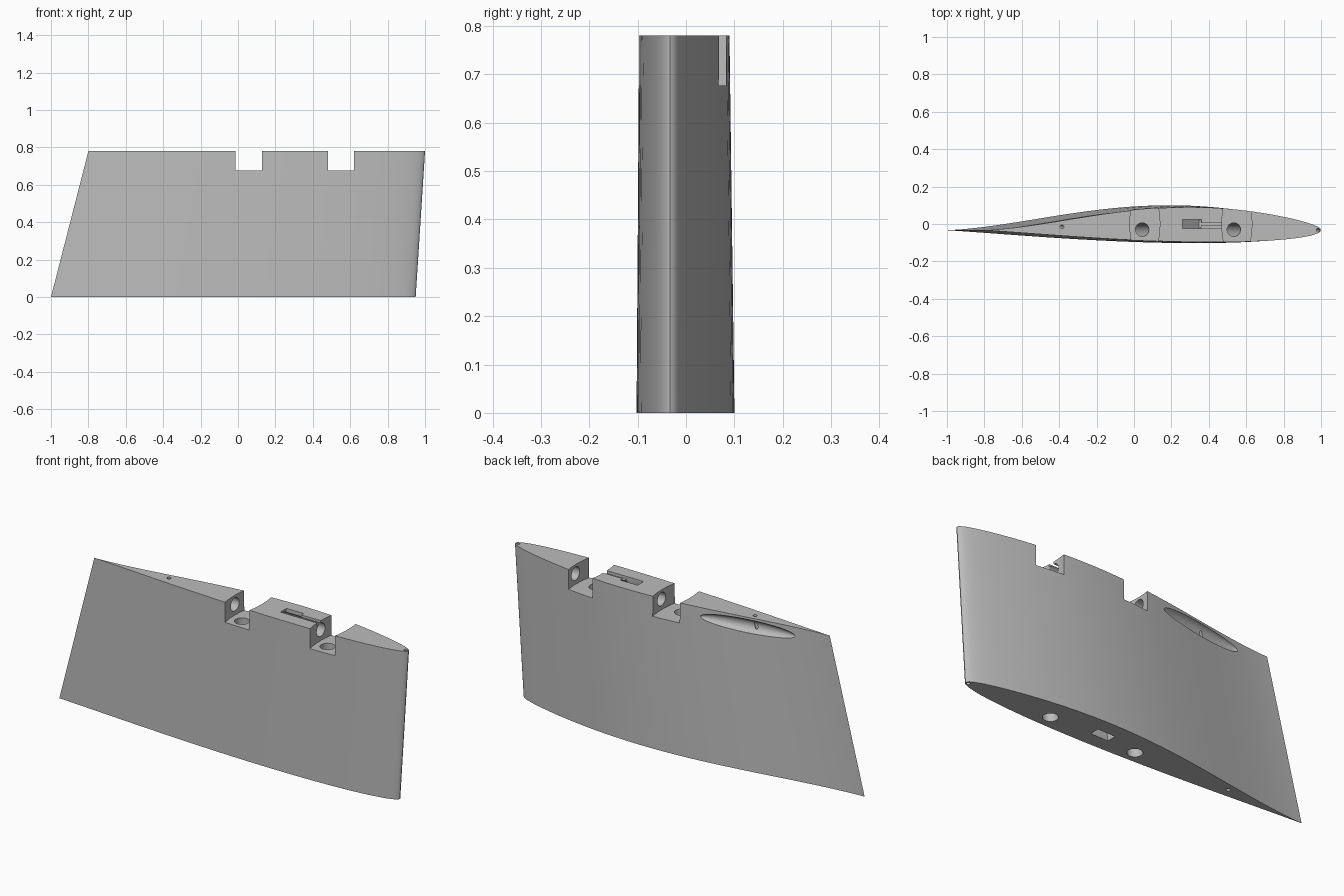
import bpy, bmesh, math
from mathutils import Matrix

if "Cube" in bpy.data.objects:
    bpy.data.objects.remove(bpy.data.objects["Cube"], do_unlink=True)

HEIGHT = 0.78
CHORD_Y = -0.033

grey = bpy.data.materials.new("plain grey")
grey.use_nodes = True
colour = (0.5, 0.5, 0.5, 1)
grey.diffuse_color = colour
grey.node_tree.nodes["Principled BSDF"].inputs["Base Color"].default_value = colour


def add_object(name, bm):
    bmesh.ops.recalc_face_normals(bm, faces=bm.faces)
    mesh = bpy.data.meshes.new(name)
    bm.to_mesh(mesh)
    bm.free()
    mesh.materials.append(grey)
    obj = bpy.data.objects.new(name, mesh)
    bpy.context.collection.objects.link(obj)
    return obj


def loft(low, z0, high, z1):
    """Closed solid between two matching horizontal outlines."""
    bm = bmesh.new()
    a = [bm.verts.new((x, y, z0)) for x, y in low]
    b = [bm.verts.new((x, y, z1)) for x, y in high]
    n = len(a)
    bm.faces.new(a[::-1])
    bm.faces.new(b)
    for i in range(n):
        j = (i + 1) % n
        bm.faces.new((a[i], a[j], b[j], b[i]))
    return bm


def circle(x, y, r, n=32):
    return [(x + r * math.cos(math.tau * i / n), y + r * math.sin(math.tau * i / n))
            for i in range(n)]


def rectangle(x, y, w, d):
    return [(x + sx * w / 2, y + sy * d / 2)
            for sx, sy in ((-1, -1), (1, -1), (1, 1), (-1, 1))]


def surface(u, weights):
    """Round-nosed, sharp-tailed half thickness at chord fraction u."""
    shape = sum(w * math.comb(3, i) * u**i * (1 - u)**(3 - i)
                for i, w in enumerate(weights))
    return math.sqrt(u) * (1 - u) * shape


def aerofoil(nose, tail, scale, steps=44):
    us = [(1 - math.cos(math.pi * i / steps)) / 2 for i in range(steps + 1)]
    upper = [(u, surface(u, (0.2, 0.4, 0.45, 0.08))) for u in us]
    lower = [(u, -surface(u, (0.185, 0.178, 0.185, 0.13))) for u in us]
    return [(nose + (tail - nose) * u, CHORD_Y + scale * y)
            for u, y in upper + lower[-2:0:-1]]


# Swept, slightly tapered wing panel
wing = add_object("wing_panel", loft(aerofoil(0.95, -1, 1), 0,
                                     aerofoil(1, -0.8, 0.923), HEIGHT))
cutters = []


def cutter(name, bm):
    obj = add_object(name, bm)
    obj.hide_render = True
    cutters.append(obj)


def swept_hole(name, low_x, high_x, outline, *size):
    """Hole right through the span, leaning with the sweep."""
    lean = (high_x - low_x) / HEIGHT * 0.05
    cutter(name, loft(outline(low_x - lean, *size), -0.05,
                      outline(high_x + lean, *size), HEIGHT + 0.05))


# Notches with bowed walls and rounded floors
for name, x in (("rear", 0.058), ("front", 0.55)):
    side = [(0.062 + 0.018 * (1 - t * t), 0.13 * t)
            for t in [i / 8 - 1 for i in range(17)]]
    outline = [(x + w, y) for w, y in side] + [(x - w, -y) for w, y in side]
    bm = loft(outline, 0.677, outline, 0.9)
    floor_edges = [e for e in bm.edges if all(v.co.z < 0.7 for v in e.verts)]
    bmesh.ops.bevel(bm, geom=floor_edges, offset=0.018, segments=4,
                    profile=0.5, affect='EDGES')
    cutter(name + "_notch_cutter", bm)

# Spanwise rod holes, cable duct and pin holes
swept_hole("rear_rod_cutter", -0.03, 0.055, circle, -0.03, 0.036)
swept_hole("front_rod_cutter", 0.46, 0.545, circle, -0.03, 0.036)
swept_hole("duct_cutter", 0.18, 0.31, rectangle, 0.0, 0.1, 0.05)
swept_hole("tail_pin_cutter", -0.56, -0.385, circle, -0.015, 0.01, 16)
swept_hole("nose_pin_cutter", 0.934, 0.984, circle, CHORD_Y, 0.009, 16)

# Shallow cable groove from the duct to the front notch
groove = rectangle(0.42, -0.01, 0.16, 0.03)
cutter("cable_groove_cutter", loft(groove, HEIGHT - 0.015, groove, 0.9))

# Chordwise bore joining the notches
bore = loft(circle(0, 0, 0.034), -0.14, circle(0, 0, 0.034), 0.7)
bmesh.ops.transform(bore, verts=bore.verts, matrix=Matrix.Translation((0, 0.005, 0.733))
                    @ Matrix.Rotation(math.pi / 2, 4, 'Y'))
cutter("bore_cutter", bore)

# Long dimple in the back surface
dimple = bmesh.new()
bmesh.ops.create_uvsphere(dimple, u_segments=40, v_segments=20, radius=1, matrix=(
    Matrix.Translation((-0.37, 0.025, 0.735)) @ Matrix.Rotation(0.15, 4, 'Z')
    @ Matrix.Diagonal((0.25, 0.03, 0.034, 1))))
cutter("dimple_cutter", dimple)

# Carve the panel and discard the cutters
for obj in cutters:
    mod = wing.modifiers.new(obj.name, 'BOOLEAN')
    mod.operation = 'DIFFERENCE'
    mod.solver = 'EXACT'
    mod.object = obj
graph = bpy.context.evaluated_depsgraph_get()
carved = bpy.data.meshes.new_from_object(wing.evaluated_get(graph))
wing.modifiers.clear()
wing.data = carved
for obj in cutters:
    bpy.data.objects.remove(obj, do_unlink=True)

bpy.ops.object.select_all(action='DESELECT')
wing.select_set(True)
bpy.context.view_layer.objects.active = wing
bpy.ops.object.shade_smooth_by_angle(angle=math.radians(30))
